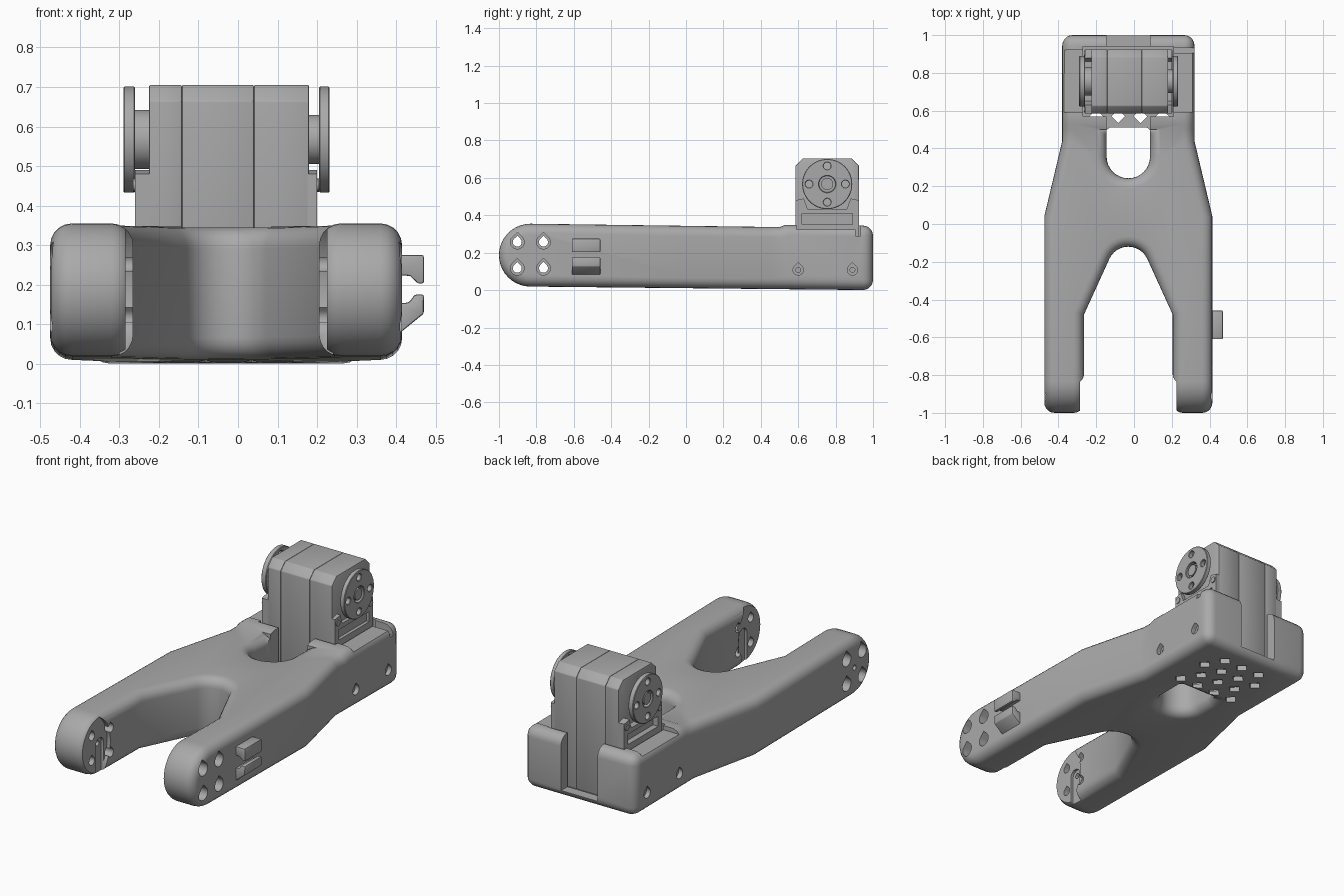
import bpy, bmesh
from math import sin, cos, pi, radians

old = bpy.data.objects.get("Cube")
if old:
    bpy.data.objects.remove(old)

grey = bpy.data.materials.new("plain grey")
grey.use_nodes = True
grey.diffuse_color = (0.4, 0.4, 0.4, 1)
grey.node_tree.nodes["Principled BSDF"].inputs["Base Color"].default_value = (0.4, 0.4, 0.4, 1)

MID = -0.03            # symmetry plane of the body in x
HORN_Y, HORN_Z = 0.755, 0.567
TIP_Y, TIP_Z = -0.832, 0.187


def arc(cx, cy, r, start, end, n):
    """Points on a circular arc, angles in degrees."""
    steps = [radians(start + (end - start) * i / n) for i in range(n + 1)]
    return [(cx + r * cos(a), cy + r * sin(a)) for a in steps]


def circle(cx, cy, r, n=32):
    return arc(cx, cy, r, 0, 360, n)[:-1]


def rect(a0, a1, b0, b1):
    return [(a0, b0), (a1, b0), (a1, b1), (a0, b1)]


def drop(cx, cy, r):
    """Teardrop hole outline with its point up."""
    return arc(cx, cy, r, 135, 405, 16) + [(cx, cy + r * 1.41)]


def prisms(name, outlines, lo, hi, axis):
    """Extrude flat outlines along an axis into one object."""
    place = {"x": lambda p, t: (t, p[0], p[1]),
             "y": lambda p, t: (p[0], t, p[1]),
             "z": lambda p, t: (p[0], p[1], t)}[axis]
    bm = bmesh.new()
    for pts in outlines:
        a = [bm.verts.new(place(p, lo)) for p in pts]
        b = [bm.verts.new(place(p, hi)) for p in pts]
        bm.faces.new(a)
        bm.faces.new(b)
        for i in range(len(pts)):
            j = (i + 1) % len(pts)
            bm.faces.new((a[i], a[j], b[j], b[i]))
    bmesh.ops.recalc_face_normals(bm, faces=bm.faces)
    me = bpy.data.meshes.new(name)
    bm.to_mesh(me)
    bm.free()
    me.materials.append(grey)
    ob = bpy.data.objects.new(name, me)
    bpy.context.scene.collection.objects.link(ob)
    return ob


def bake(ob):
    """Apply all modifiers of an object."""
    bpy.context.view_layer.update()
    done = ob.evaluated_get(bpy.context.evaluated_depsgraph_get())
    me = bpy.data.meshes.new_from_object(done)
    ob.modifiers.clear()
    ob.data = me


def combine(ob, outlines, lo, hi, axis, op="DIFFERENCE"):
    tool = prisms("cutter", outlines, lo, hi, axis)
    mod = ob.modifiers.new("cut", "BOOLEAN")
    mod.operation, mod.solver, mod.object = op, "EXACT", tool
    bake(ob)
    bpy.data.objects.remove(tool)


def bevel(ob, width, segments=3):
    mod = ob.modifiers.new("round", "BEVEL")
    mod.width, mod.segments = width, segments
    mod.limit_method, mod.angle_limit = "ANGLE", radians(40)
    mod.use_clamp_overlap = False
    bake(ob)


def smooth(ob, angle=32):
    ob.data.shade_smooth()
    ob.data.set_sharp_from_angle(angle=radians(angle))


# Forked body: plan outline cut to the side profile, then rounded
half = [(0.35, 1), (0.35, 0.44), (0.445, 0.04), (0.445, -1.1), (0.235, -1.1), (0.235, -0.48)]
crotch = arc(MID, -0.23, 0.11, 25, 155, 12)
plan = [(MID + x, y) for x, y in half] + crotch + [(MID - x, y) for x, y in reversed(half)]
side = arc(TIP_Y, TIP_Z, 0.168, 90, 270, 20) + [
    (1.0, 0.0), (1.0, 0.345), (0.58, 0.348), (0.53, 0.348), (0.5, 0.337)]
body = prisms("forked_body", [plan], -0.2, 0.6, "z")
combine(body, [side], -1, 1, "x", "INTERSECT")
u_hole = arc(MID, 0.357, 0.115, 180, 360, 16) + [(MID + 0.115, 0.5), (MID - 0.115, 0.5)]
combine(body, [u_hole], -0.2, 0.6, "z")
bevel(body, 0.055, 5)

# Motor pocket, front channel, rear notch, side recesses and cable slot
combine(body, [rect(-0.27, 0.21, 0.57, 0.94)], 0.03, 0.6, "z")
combine(body, [rect(MID - 0.115, MID + 0.115, 0.42, 0.6)], 0.03, 0.6, "z")
combine(body, [rect(MID - 0.115, MID + 0.115, 0.9, 1.1)], 0.04, 0.6, "z")
combine(body, [rect(-0.6, 0.6, 0.59, 0.92)], 0.324, 0.6, "z")
combine(body, [rect(0.2, 0.6, 0.905, 0.932)], 0.29, 0.6, "z")

# Staggered diamond vents in the floor
vents = []
for row in range(4):
    shift = 0.058 * (row % 2)
    for col in range(4 - row % 2):
        vents.append(arc(-0.2 + shift + 0.117 * col, 0.57 + 0.1 * row, 0.036, 0, 270, 3))
combine(body, vents, -0.1, 0.1, "z")

# Round seats and keyways on the inner arm faces, teardrop screw holes
bolts = [(TIP_Y + sy * 0.07, TIP_Z + sz * 0.07) for sy in (-1, 1) for sz in (-1, 1)]
keyway = arc(TIP_Y, TIP_Z, 0.035, 0, 180, 12) + [(TIP_Y - 0.035, -0.1), (TIP_Y + 0.035, -0.1)]
for s in (-1, 1):
    def across(a, b):
        return sorted((MID + s * a, MID + s * b))
    combine(body, [circle(-0.97, TIP_Z, 0.205, 64)], *across(0.15, 0.255), "x")
    combine(body, [keyway], *across(0.2, 0.27), "x")
    combine(body, [drop(y, z, 0.024) for y, z in bolts], *across(0.2, 0.6), "x")
    combine(body, [drop(y, z, 0.037) for y, z in bolts], *across(0.3, 0.6), "x")
    mounts = [(0.6, 0.108), (0.89, 0.108)]
    combine(body, [drop(y, z, 0.028) for y, z in mounts], *across(0.325, 0.6), "x")
    combine(body, [circle(y, z, 0.013, 16) for y, z in mounts], *across(0.2, 0.6), "x")
combine(body, [drop(TIP_Y, TIP_Z, 0.014)], -0.6, -0.25, "x")
smooth(body)

# Cable clip on the outer side of the left arm
upper = [(0.4, 0.275), (0.47, 0.275), (0.47, 0.203), (0.455, 0.203), (0.435, 0.222), (0.4, 0.225)]
lower = [(0.4, 0.07), (0.47, 0.127), (0.47, 0.175), (0.447, 0.175), (0.432, 0.155), (0.4, 0.152)]
for name, pts in (("clip_upper_jaw", upper), ("clip_lower_jaw", lower)):
    jaw = prisms(name, [pts], -0.61, -0.458, "y")
    bevel(jaw, 0.005, 2)
    smooth(jaw)

# Motor case in three shells with narrow seams
case = [(0.585, 0.032), (0.925, 0.032), (0.925, 0.665), (0.885, 0.705), (0.625, 0.705), (0.585, 0.665)]
for name, x0, x1 in (("motor_right_shell", -0.225, -0.142), ("motor_middle_shell", -0.142, 0.04),
                     ("motor_left_shell", 0.04, 0.18)):
    shell = prisms(name, [case], x0, x1, "x")
    bevel(shell, 0.004, 2)
    smooth(shell)

# Side flanges with a window, and their screws
flange = [(0.585, 0.035), (0.925, 0.035), (0.925, 0.48), (0.88, 0.49), (0.86, 0.435),
          (0.65, 0.435), (0.63, 0.49), (0.585, 0.48)]
for name, x0, x1, tip in (("right_flange", -0.26, -0.22, -0.265), ("left_flange", 0.175, 0.2, 0.205)):
    plate = prisms(name, [flange], x0, x1, "x")
    combine(plate, [rect(0.62, 0.89, 0.352, 0.41)], min(x0, -0.235) if x0 < 0 else 0.182,
            -0.226 if x0 < 0 else 0.3, "x") if x0 > 0 else combine(
        plate, [rect(0.62, 0.89, 0.352, 0.41)], -0.3, -0.228, "x")
    smooth(plate)
    edge = x0 if x0 < 0 else x1
    screws = prisms(name + "_screws", [circle(y, 0.452, 0.017, 16) for y in (0.608, 0.902)],
                    min(edge, tip), max(edge, tip), "x")
    smooth(screws)

# Output horns: hub, drilled disc and centre screw on each side
for name, x0, x1, h0, h1, hub_r in (("right", -0.29, -0.26, -0.262, -0.22, 0.075),
                                    ("left", 0.205, 0.232, 0.175, 0.207, 0.062)):
    hub = prisms(name + "_horn_hub", [circle(HORN_Y, HORN_Z, hub_r, 40)], h0, h1, "x")
    smooth(hub)
    disc = prisms(name + "_horn_disc", [circle(HORN_Y, HORN_Z, 0.134, 64)], x0, x1, "x")
    holes = [circle(HORN_Y + 0.097 * cos(a * pi / 2), HORN_Z + 0.097 * sin(a * pi / 2), 0.019, 20)
             for a in range(4)]
    combine(disc, holes + [circle(HORN_Y, HORN_Z, 0.044)], x0 - 0.01, x1 + 0.01, "x")
    bevel(disc, 0.003, 1)
    smooth(disc)
    screw = prisms(name + "_horn_screw", [circle(HORN_Y, HORN_Z, 0.032)], x0 + 0.004, x1 - 0.004, "x")
    smooth(screw)
